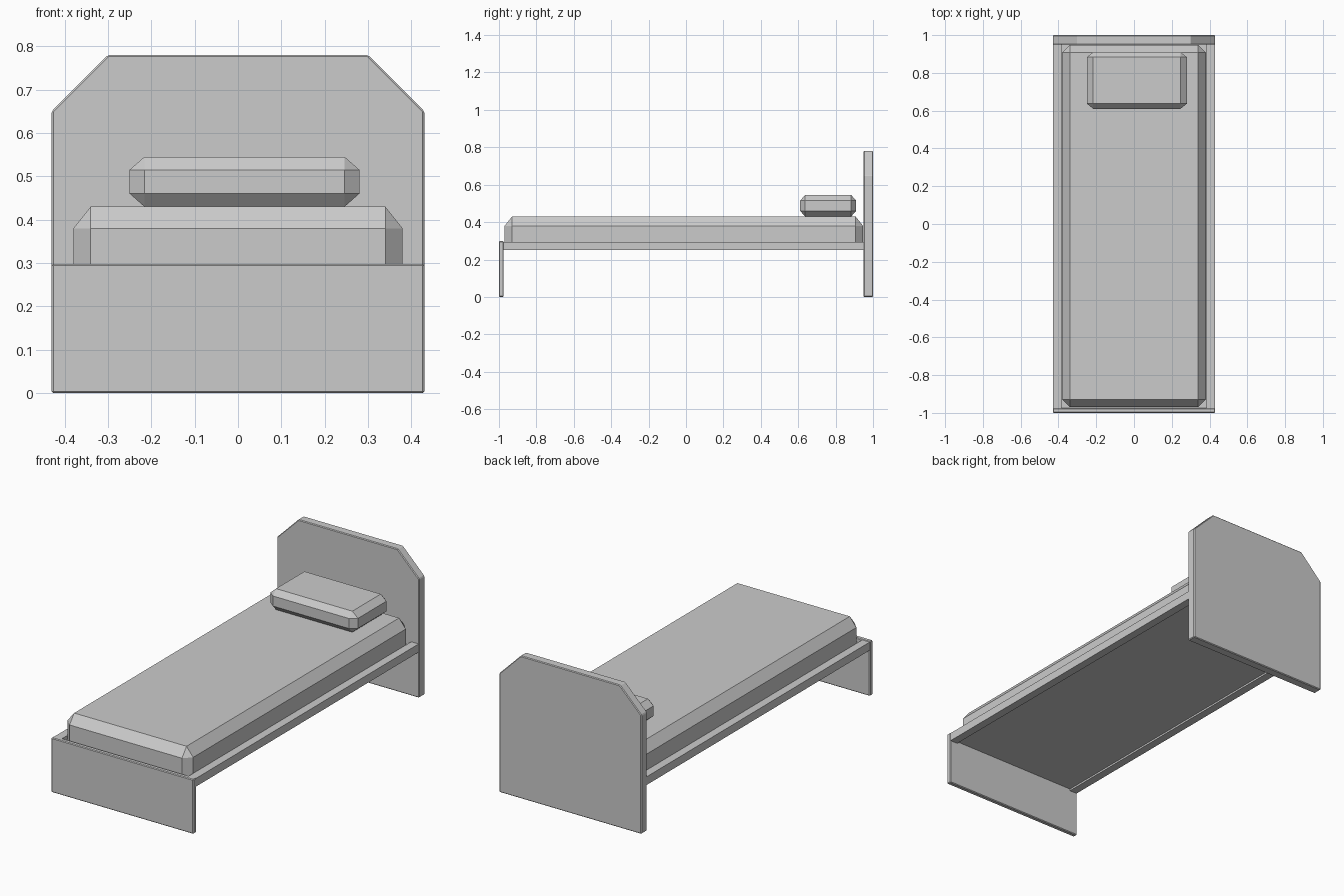
import bpy, bmesh, math

if "Cube" in bpy.data.objects:
    bpy.data.objects.remove(bpy.data.objects["Cube"])


def finish(name, bm):
    bmesh.ops.recalc_face_normals(bm, faces=bm.faces[:])
    mesh = bpy.data.meshes.new(name)
    bm.to_mesh(mesh)
    bm.free()
    obj = bpy.data.objects.new(name, mesh)
    bpy.context.collection.objects.link(obj)
    return obj


def add_bevel(obj, width):
    mod = obj.modifiers.new("edge_bevel", 'BEVEL')
    mod.width = width
    mod.segments = 1
    mod.limit_method = 'ANGLE'
    mod.angle_limit = math.radians(30)


def board(name, profile, y0, y1, bevel=0.004):
    """Extrude an x-z profile from y0 to y1."""
    bm = bmesh.new()
    face = bm.faces.new([bm.verts.new((x, y0, z)) for x, z in profile])
    ext = bmesh.ops.extrude_face_region(bm, geom=[face])
    for v in ext["geom"]:
        if isinstance(v, bmesh.types.BMVert):
            v.co.y = y1
    obj = finish(name, bm)
    if bevel:
        add_bevel(obj, bevel)
    return obj


def box(name, x0, x1, y0, y1, z0, z1, bevel=0):
    return board(name, [(x0, z0), (x1, z0), (x1, z1), (x0, z1)], y0, y1, bevel)


def cushion(name, lo, hi, chamfer, flat_bottom=False):
    """Chamfered block as the hull of its inset faces."""
    mid = [(a + b) / 2 for a, b in zip(lo, hi)]
    half = [(b - a) / 2 for a, b in zip(lo, hi)]
    bm = bmesh.new()
    for axis in range(3):
        for sx in (-1, 1):
            for sy in (-1, 1):
                for sz in (-1, 1):
                    s = (sx, sy, sz)
                    p = []
                    for i in range(3):
                        inset = 0 if i == axis else chamfer[i]
                        if flat_bottom and i == 2 and sz < 0:
                            inset = 0
                        p.append(mid[i] + s[i] * (half[i] - inset))
                    bm.verts.new(p)
    bmesh.ops.convex_hull(bm, input=bm.verts[:])
    loose = [v for v in bm.verts if not v.link_faces]
    bmesh.ops.delete(bm, geom=loose, context='VERTS')
    bmesh.ops.dissolve_limit(bm, angle_limit=0.02, verts=bm.verts[:], edges=bm.edges[:])
    return finish(name, bm)


# Headboard with cut corners, and footboard
board("headboard", [(-0.43, 0), (0.43, 0), (0.43, 0.65), (0.30, 0.78),
                    (-0.30, 0.78), (-0.43, 0.65)], 0.95, 1.0)
box("footboard", -0.43, 0.43, -1.0, -0.975, 0, 0.298, 0.004)

# Side rails and the base panel between them
for side, s in (("left", -1), ("right", 1)):
    x0, x1 = sorted((s * 0.383, s * 0.428))
    box(side + "_rail", x0, x1, -0.977, 0.952, 0.25, 0.295)
box("base_panel", -0.385, 0.385, -0.977, 0.952, 0.26, 0.275)

# Bedding
cushion("mattress", (-0.38, -0.97, 0.27), (0.38, 0.947, 0.43), (0.04, 0.04, 0.05), True)
cushion("pillow", (-0.25, 0.61, 0.43), (0.28, 0.91, 0.545), (0.034, 0.027, 0.03))
